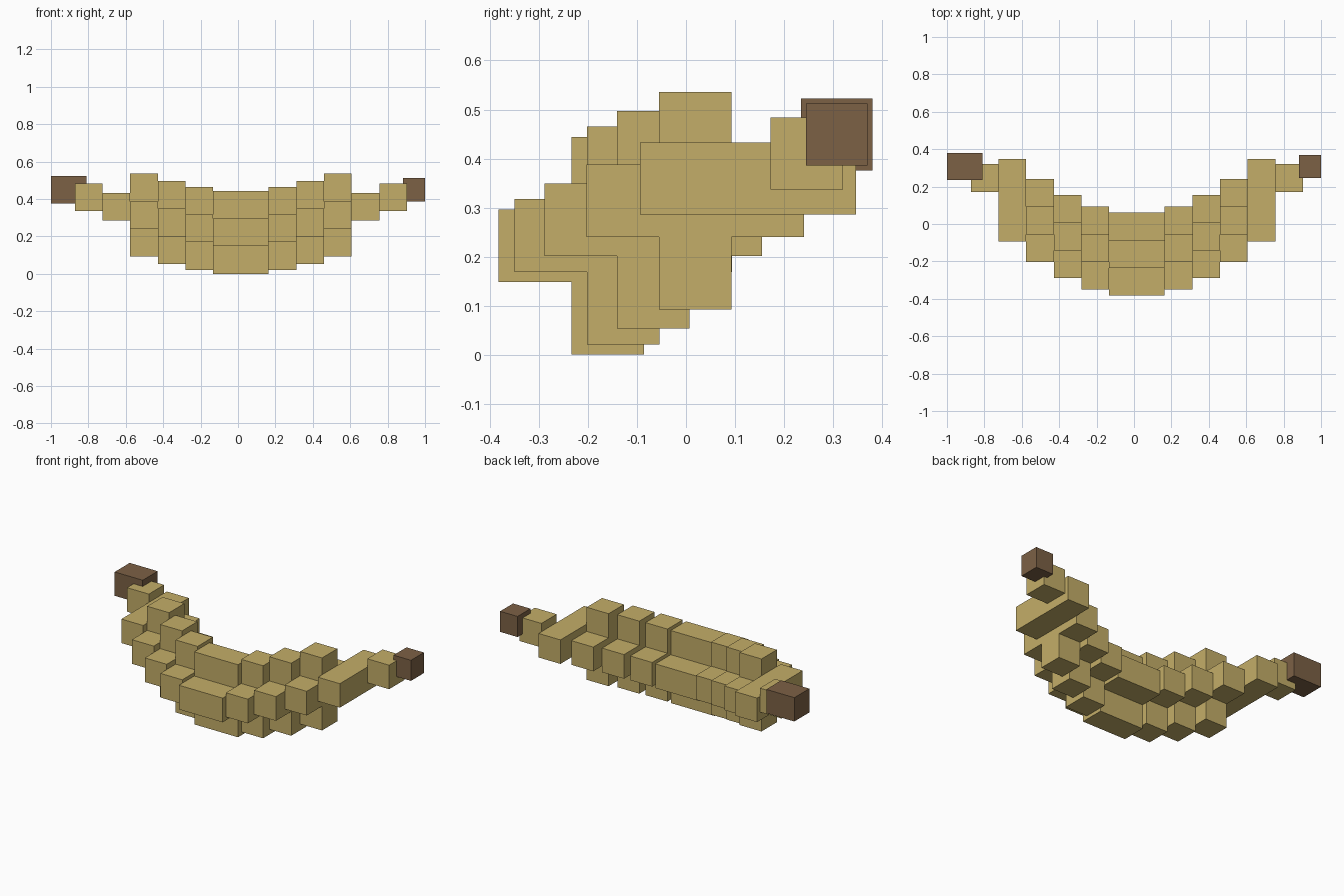
import bpy, bmesh

if "Cube" in bpy.data.objects:
    bpy.data.objects.remove(bpy.data.objects["Cube"])


def material(name, colour):
    m = bpy.data.materials.new(name)
    m.diffuse_color = (*colour, 1.0)
    m.use_nodes = True
    m.node_tree.nodes["Principled BSDF"].inputs["Base Color"].default_value = m.diffuse_color
    return m


PEEL = material("yellow peel", (0.552, 0.423, 0.138))
TIP = material("brown tip", (0.202, 0.119, 0.06))


def extrude_x(name, outline, x0, x1, mat):
    """Extrude a closed (y, z) outline from x0 to x1."""
    bm = bmesh.new()
    face = bm.faces.new([bm.verts.new((x0, y, z)) for y, z in outline])
    out = bmesh.ops.extrude_face_region(bm, geom=[face])["geom"]
    moved = [v for v in out if isinstance(v, bmesh.types.BMVert)]
    bmesh.ops.translate(bm, verts=moved, vec=(x1 - x0, 0, 0))
    bmesh.ops.recalc_face_normals(bm, faces=bm.faces)
    mesh = bpy.data.meshes.new(name)
    bm.to_mesh(mesh)
    bm.free()
    mesh.materials.append(mat)
    bpy.context.collection.objects.link(bpy.data.objects.new(name, mesh))


def box(name, x0, x1, y0, y1, z0, z1, mat):
    extrude_x(name, [(y0, z0), (y1, z0), (y1, z1), (y0, z1)], x0, x1, mat)


S = 0.074            # half of one cube
MID = 0.0155         # the curve is symmetric about this x


def cross(cy, cz):
    """Plus-shaped section, three cubes wide and high."""
    a, b = S, 3 * S
    pts = [(-a, -b), (a, -b), (a, -a), (b, -a), (b, a), (a, a),
           (a, b), (-a, b), (-a, a), (-b, a), (-b, -a), (-a, -a)]
    return [(cy + y, cz + z) for y, z in pts]


# Body: long middle section, then steps curving back and up on both sides
extrude_x("body_middle", cross(-0.160, 0.222), MID - 2 * S, MID + 2 * S, PEEL)
steps = [(-0.128, 0.243), (-0.067, 0.275), (0.019, 0.314)]
for side, label in ((-1, "left"), (1, "right")):
    for i, (cy, cz) in enumerate(steps):
        near, far = sorted((MID + side * (2 + 2 * i) * S,
                            MID + side * (4 + 2 * i) * S))
        extrude_x(f"body_{label}_{i + 1}", cross(cy, cz), near, far, PEEL)
    # Narrow arm and neck cube
    x = sorted((MID + side * 8 * S, MID + side * 10 * S))
    box(f"arm_{label}", *x, -0.094, 0.347, 0.286, 0.433, PEEL)
    x = sorted((MID + side * 10 * S, MID + side * 12 * S))
    box(f"neck_{label}", *x, 0.172, 0.320, 0.337, 0.484, PEEL)

# Brown ends: a larger stem and a smaller tip
box("stem", -1.0, -0.81, 0.235, 0.380, 0.376, 0.522, TIP)
box("blossom_tip", 0.882, 1.0, 0.245, 0.370, 0.386, 0.512, TIP)
